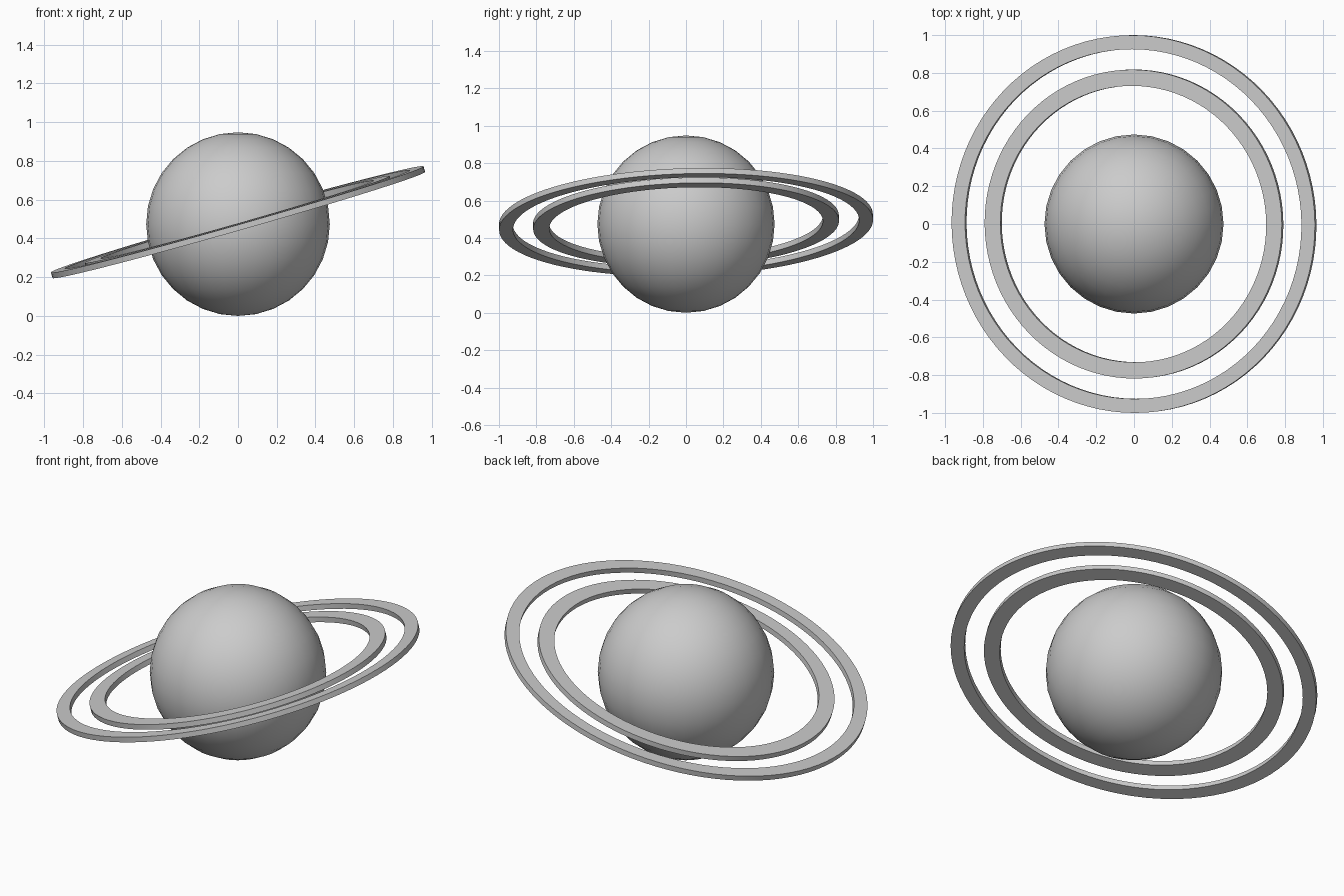
import bpy, bmesh, math

if "Cube" in bpy.data.objects:
    bpy.data.objects.remove(bpy.data.objects["Cube"])

TILT = (math.radians(1.6), math.radians(-15.9), 0)   # shared ring plane
RING_Z = 0.484


def smooth(obj):
    bpy.ops.object.select_all(action='DESELECT')
    obj.select_set(True)
    bpy.context.view_layer.objects.active = obj
    bpy.ops.object.shade_smooth_by_angle(angle=math.radians(35))


def make_ring(name, r_in, r_out, thick=0.03, segs=96):
    """Flat ring: rectangular section swept around the axis."""
    bm = bmesh.new()
    h = thick / 2
    section = [(r_in, -h), (r_out, -h), (r_out, h), (r_in, h)]
    loops = []
    for i in range(segs):
        a = 2 * math.pi * i / segs
        loops.append([bm.verts.new((r * math.cos(a), r * math.sin(a), z)) for r, z in section])
    for i in range(segs):
        a, b = loops[i], loops[(i + 1) % segs]
        for k in range(4):
            n = (k + 1) % 4
            bm.faces.new((a[k], b[k], b[n], a[n]))
    bmesh.ops.recalc_face_normals(bm, faces=bm.faces)
    mesh = bpy.data.meshes.new(name)
    bm.to_mesh(mesh)
    bm.free()
    obj = bpy.data.objects.new(name, mesh)
    bpy.context.collection.objects.link(obj)
    obj.location = (0, 0, RING_Z)
    obj.rotation_euler = TILT
    smooth(obj)
    return obj


# Planet body
bpy.ops.mesh.primitive_uv_sphere_add(segments=32, ring_count=16, radius=0.474, location=(0, 0, 0.474))
planet = bpy.context.object
planet.name = "planet"
smooth(planet)

# Two tilted rings
make_ring("inner_ring", 0.732, 0.818)
make_ring("outer_ring", 0.926, 1.0)
